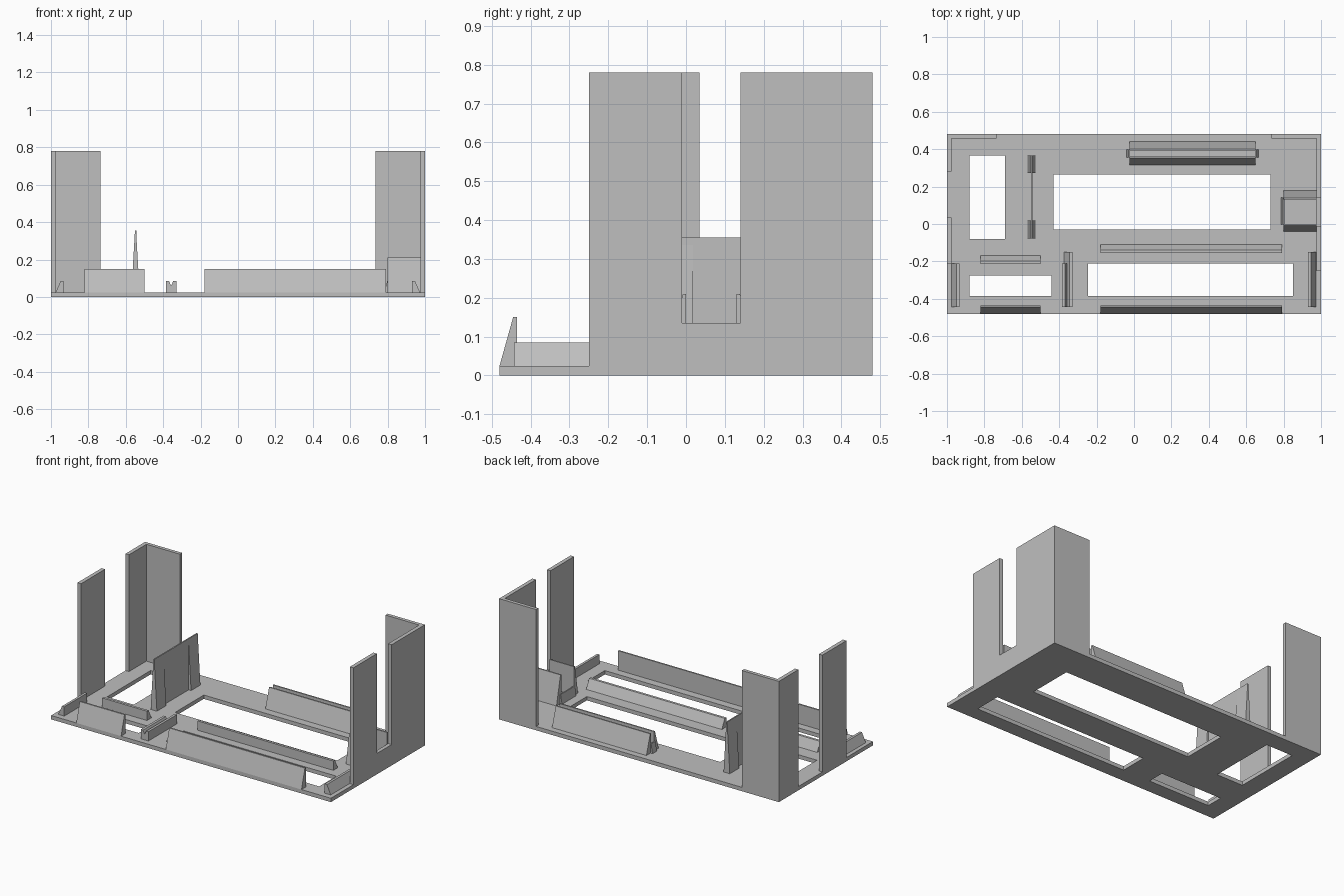
import bpy
import bmesh

old = bpy.data.objects.get("Cube")
if old:
    bpy.data.objects.remove(old, do_unlink=True)

grey = bpy.data.materials.new("plain grey")
grey.use_nodes = True
colour = (0.52, 0.52, 0.52, 1)
grey.diffuse_color = colour
grey.node_tree.nodes["Principled BSDF"].inputs["Base Color"].default_value = colour

FLOOR = 0.025   # top of the base plate
WALL = 0.025    # wall thickness
TOP = 0.78      # wall height
LOW, MID, HIGH = 0.085, 0.15, 0.21   # rib heights


def finish(bm, name):
    bmesh.ops.recalc_face_normals(bm, faces=bm.faces)
    mesh = bpy.data.meshes.new(name)
    bm.to_mesh(mesh)
    bm.free()
    mesh.materials.append(grey)
    obj = bpy.data.objects.new(name, mesh)
    bpy.context.collection.objects.link(obj)
    return obj


def prism(name, axis, start, end, profile):
    """Extrude a (horizontal, z) profile along the x or y axis."""
    bm = bmesh.new()
    rings = []
    for along in (start, end):
        rings.append([bm.verts.new((along, h, z) if axis == "x" else (h, along, z))
                      for h, z in profile])
    a, b = rings
    bm.faces.new(a)
    bm.faces.new(b)
    for i in range(len(a)):
        j = (i + 1) % len(a)
        bm.faces.new((a[i], a[j], b[j], b[i]))
    return finish(bm, name)


def rib(name, axis, start, end, upright, crest, toe, height):
    """Rib with one upright face, a narrow flat crest and one sloping face."""
    prism(name, axis, start, end,
          [(upright, FLOOR), (toe, FLOOR), (crest, height), (upright, height)])


def slab(name, x0, x1, y0, y1, z0, z1):
    prism(name, "x", x0, x1, [(y0, z0), (y1, z0), (y1, z1), (y0, z1)])


# Base plate with four rectangular openings
holes = [(-0.88, -0.69, -0.08, 0.365), (-0.43, 0.73, -0.03, 0.265),
         (-0.88, -0.44, -0.385, -0.275), (-0.245, 0.85, -0.385, -0.21)]
xs = sorted({-1, 1} | {v for h in holes for v in h[:2]})
ys = sorted({-0.48, 0.48} | {v for h in holes for v in h[2:]})
bm = bmesh.new()
for x0, x1 in zip(xs, xs[1:]):
    for y0, y1 in zip(ys, ys[1:]):
        cx, cy = (x0 + x1) / 2, (y0 + y1) / 2
        if any(h[0] < cx < h[1] and h[2] < cy < h[3] for h in holes):
            continue
        bm.faces.new([bm.verts.new((x, y, 0)) for x, y in
                      ((x0, y0), (x1, y0), (x1, y1), (x0, y1))])
bmesh.ops.remove_doubles(bm, verts=bm.verts, dist=0.0001)
grown = bmesh.ops.extrude_face_region(bm, geom=bm.faces[:], use_keep_orig=True)
lifted = [g for g in grown["geom"] if isinstance(g, bmesh.types.BMVert)]
bmesh.ops.translate(bm, verts=lifted, vec=(0, 0, FLOOR))
finish(bm, "base_plate")

# Side walls: one notched, the other split to the floor
prism("left_notched_wall", "x", 1 - WALL, 1,
      [(-0.25, FLOOR), (0.48, FLOOR), (0.48, TOP), (0.14, TOP),
       (0.14, 0.135), (-0.01, 0.135), (-0.01, TOP), (-0.25, TOP)])
slab("right_front_wall", -1, WALL - 1, -0.21, 0.035, FLOOR, TOP)
slab("right_rear_wall", -1, WALL - 1, 0.28, 0.48, FLOOR, TOP)

# Back returns of the corner walls
slab("left_back_wall", 0.735, 1 - WALL, 0.457, 0.48, FLOOR, TOP)
slab("right_back_wall", WALL - 1, -0.735, 0.457, 0.48, FLOOR, TOP)

# Front trays: tall front rib, low rear rib, low ribs at the ends
for side, x0, x1, rear in (("right", -0.82, -0.50, -0.215), ("left", -0.18, 0.79, -0.155)):
    rib(side + "_tray_front_rib", "x", x0, x1, -0.435, -0.445, -0.48, MID)
    rib(side + "_tray_rear_rib", "x", x0, x1, rear, rear + 0.016, rear + 0.046, LOW)
for name, y1, upright, out in (("right_tray_outer_rib", -0.21, -0.932, -1),
                               ("right_tray_inner_rib", -0.21, -0.385, 1),
                               ("left_tray_inner_rib", -0.15, -0.33, -1),
                               ("left_tray_outer_rib", -0.15, 0.93, 1)):
    if name == "right_tray_inner_rib":
        upright, out = -0.385, 1
    rib(name, "y", -0.443, y1, upright, upright + out * 0.016, upright + out * 0.043, LOW)

# Rear slot holder
rib("rear_slot_front_rib", "x", -0.025, 0.65, 0.362, 0.353, 0.315, MID)
rib("rear_slot_back_rib", "x", -0.025, 0.65, 0.392, 0.401, 0.44, MID)
rib("rear_slot_right_stop", "y", 0.355, 0.399, -0.022, -0.03, -0.04, LOW)
rib("rear_slot_left_stop", "y", 0.355, 0.399, 0.647, 0.655, 0.665, LOW)

# Side bracket beside the notch
rib("side_bracket_front_rib", "x", 0.80, 1 - WALL, 0, -0.008, -0.04, HIGH)
rib("side_bracket_back_rib", "x", 0.80, 1 - WALL, 0.13, 0.139, 0.18, HIGH)
rib("side_bracket_stop", "y", -0.004, 0.142, 0.805, 0.797, 0.787, LOW)

# Thin divider with a tapered gusset at each end
MIDDLE, PEAK = -0.548, 0.355
slab("divider_panel", MIDDLE - 0.004, MIDDLE + 0.004, -0.075, 0.365, FLOOR, PEAK)
for name, y0, y1 in (("divider_front_gusset", -0.077, 0.018),
                     ("divider_rear_gusset", 0.272, 0.367)):
    prism(name, "y", y0, y1,
          [(MIDDLE - 0.022, FLOOR), (MIDDLE + 0.022, FLOOR),
           (MIDDLE + 0.003, PEAK - 0.002), (MIDDLE - 0.003, PEAK - 0.002)])
